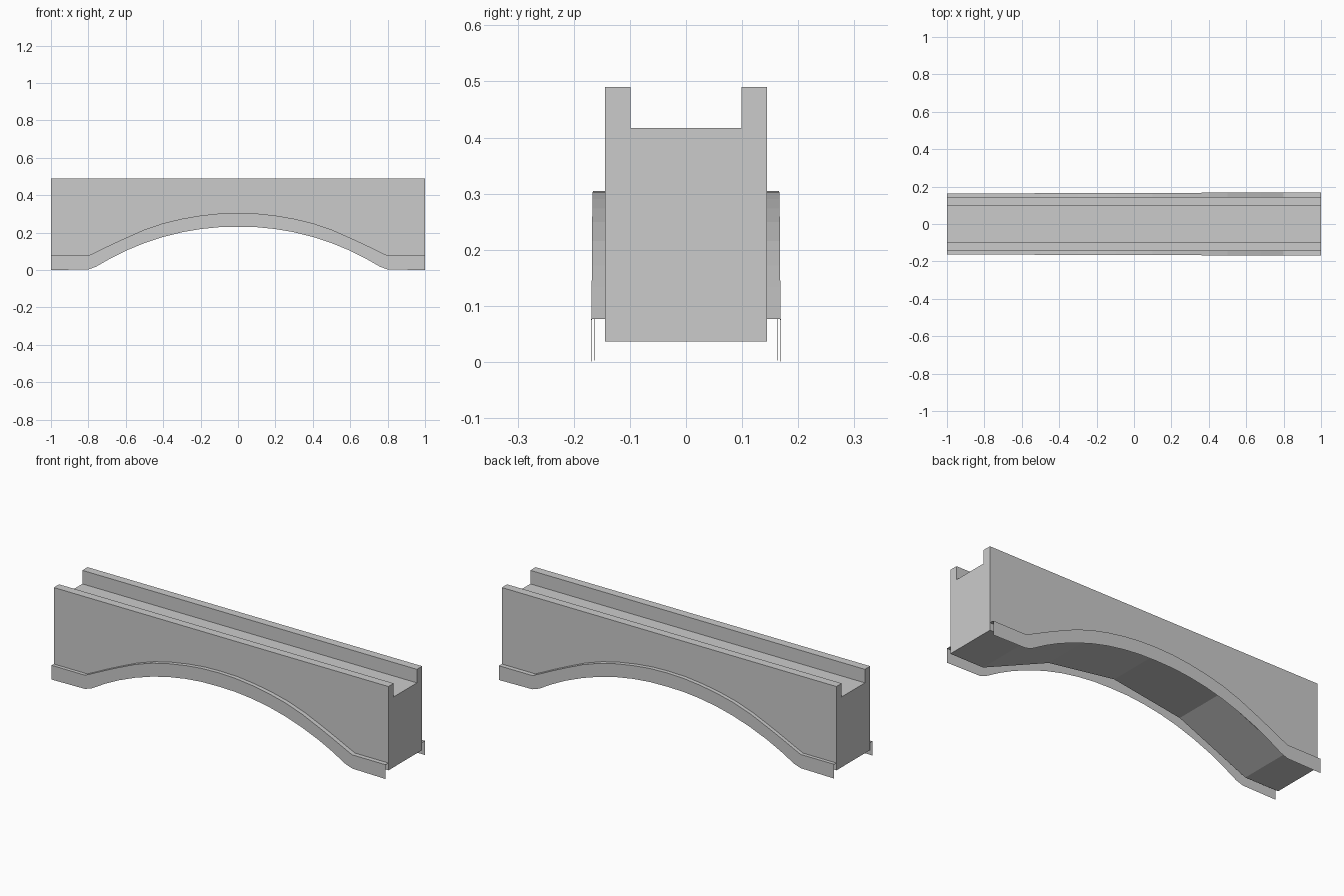
import bpy, bmesh

if "Cube" in bpy.data.objects:
    bpy.data.objects.remove(bpy.data.objects["Cube"])


def mirrored(half):
    """Extend a list of (x, z) from x = 0 outward to both sides."""
    return [(-x, z) for x, z in reversed(half) if x > 0] + half


def loft(name, sections, closed):
    """Join matching cross-sections; closed sections get end caps."""
    bm = bmesh.new()
    rings = [[bm.verts.new(p) for p in s] for s in sections]
    n = len(rings[0])
    for a, b in zip(rings, rings[1:]):
        for i in range(n if closed else n - 1):
            j = (i + 1) % n
            bm.faces.new((a[i], a[j], b[j], b[i]))
    if closed:
        bm.faces.new(rings[0])
        bm.faces.new(list(reversed(rings[-1])))
    bmesh.ops.recalc_face_normals(bm, faces=bm.faces)
    mesh = bpy.data.meshes.new(name)
    bm.to_mesh(mesh)
    bm.free()
    obj = bpy.data.objects.new(name, mesh)
    bpy.context.collection.objects.link(obj)
    return obj


# Bridge body: channel-shaped section swept over a coarse arched soffit
TOP, DECK, WALL, OUT = 0.49, 0.417, 0.099, 0.144
soffit = mirrored([(0, 0.27), (0.4, 0.21), (0.8, 0.037), (1, 0.037)])
loft("bridge_body", [
    [(x, y, z) for y, z in (
        (-OUT, low), (OUT, low), (OUT, TOP), (WALL, TOP),
        (WALL, DECK), (-WALL, DECK), (-WALL, TOP), (-OUT, TOP))]
    for x, low in soffit], True)

# Arch trim: thin outer sheet with a top ledge running back to the wall
xs = [0, 0.1, 0.2, 0.3, 0.4, 0.5, 0.6, 0.68, 0.76, 0.8, 1]
lower = [0.231, 0.229, 0.219, 0.202, 0.177, 0.144, 0.103, 0.063, 0.017, 0.003, 0.003]
upper = [0.305, 0.302, 0.291, 0.274, 0.25, 0.216, 0.172, 0.135, 0.096, 0.077, 0.077]
lower[-2:] = [0.003, 0.0]
low_curve = mirrored(list(zip(xs, lower)))
top_curve = mirrored(list(zip(xs, upper)))
for side, name in ((-1, "front_arch_trim"), (1, "back_arch_trim")):
    sections = []
    for (x, low), (_, high) in zip(low_curve, top_curve):
        y = 0.166 + 0.003 * x  # slight widening towards the right end
        sections.append([(x, side * y, low), (x, side * y, high),
                         (x, side * OUT, high)])
    trim = loft(name, sections, False)
    # Face the outer sheet outward
    if trim.data.polygons[0].normal.y * side < 0:
        trim.data.flip_normals()
